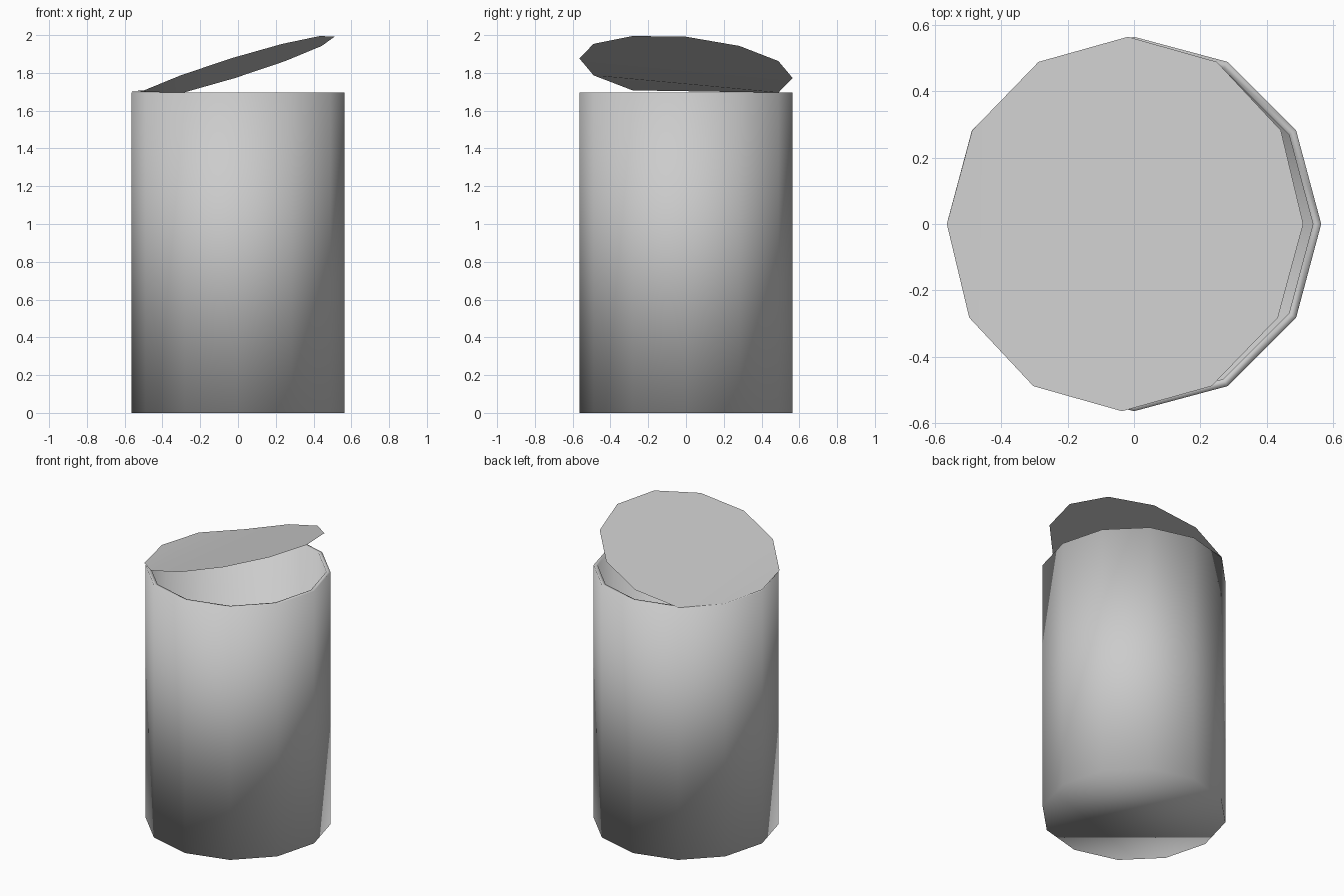
import bpy, bmesh
from math import cos, sin, pi

cube = bpy.data.objects.get("Cube")
if cube:
    bpy.data.objects.remove(cube, do_unlink=True)

SIDES = 12
RADIUS, INNER = 0.565, 0.54
HEIGHT, FLOOR = 1.695, 0.03

grey = bpy.data.materials.new("light_grey")
grey.use_nodes = True
colour = (0.6, 0.6, 0.6, 1)
grey.diffuse_color = colour
grey.node_tree.nodes["Principled BSDF"].inputs["Base Color"].default_value = colour


def ring(bm, radius, z, cx=0.0):
    """Ring of vertices; z is a height or a function of x and y."""
    verts = []
    for i in range(SIDES):
        a = 2 * pi * i / SIDES
        x, y = radius * cos(a), radius * sin(a)
        verts.append(bm.verts.new((x, y, z)))
    return verts


def finish(bm, name):
    mesh = bpy.data.meshes.new(name)
    bm.to_mesh(mesh)
    bm.free()
    mesh.materials.append(grey)
    mesh.shade_smooth()
    obj = bpy.data.objects.new(name, mesh)
    bpy.context.collection.objects.link(obj)
    return obj


# Can body: outer wall, thin rim, inner wall, floor and base
bm = bmesh.new()
profile = [(RADIUS, 0), (RADIUS, HEIGHT), (INNER, HEIGHT), (INNER, FLOOR)]
rings = [ring(bm, r, z) for r, z in profile]
for low, high in zip(rings, rings[1:]):
    for i in range(SIDES):
        j = (i + 1) % SIDES
        bm.faces.new((low[i], low[j], high[j], high[i]))
bm.faces.new(rings[0][::-1])
bm.faces.new(rings[-1])
finish(bm, "can_body")

# Lid: thin sheet tilted open, its low edge bent to rest on the rim
bm = bmesh.new()
lid = ring(bm, RADIUS, 0)
for i, v in enumerate(lid):
    x, y = v.co.x, v.co.y
    v.co.x = 0.952 * x - 0.027 + 0.016 * y
    v.co.z = 1.833 + 0.31 * v.co.x - 0.098 * y
    if i in (5, 6, 7):
        v.co.z = 1.703 - 0.016 * y
bm.faces.new(lid[8:] + lid[:5])
bm.faces.new(lid[4:9])
finish(bm, "open_lid")
